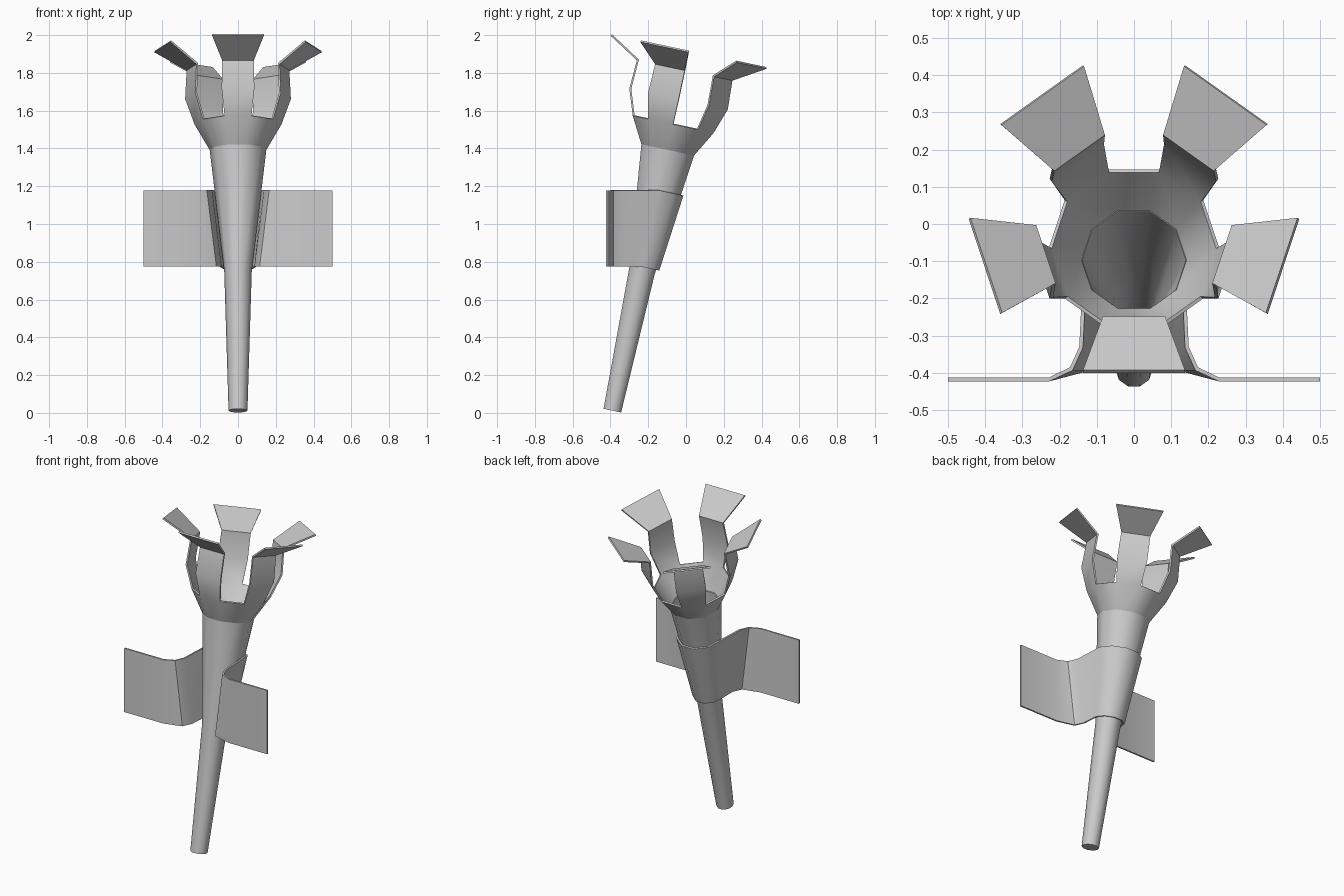
import bpy
from math import sin, cos, pi, radians
from mathutils import Matrix, Vector

if "Cube" in bpy.data.objects:
    bpy.data.objects.remove(bpy.data.objects["Cube"])

TILT = Matrix.Translation((0, -0.39, 0.012)) @ Matrix.Rotation(radians(-12), 4, 'X')
N = 10


def ring(radius, height):
    return [TILT @ Vector((radius * cos(2 * pi * i / N), radius * sin(2 * pi * i / N), height))
            for i in range(N)]


def sheet(name, verts, faces, thickness):
    """Thin solid shell grown inwards from an outer surface."""
    mesh = bpy.data.meshes.new(name)
    mesh.from_pydata([tuple(v) for v in verts], [], faces)
    obj = bpy.data.objects.new(name, mesh)
    bpy.context.collection.objects.link(obj)
    bpy.ops.object.select_all(action='DESELECT')
    obj.select_set(True)
    bpy.context.view_layer.objects.active = obj
    mod = obj.modifiers.new("thickness", 'SOLIDIFY')
    mod.thickness = thickness
    mod.offset = -1
    mod.use_even_offset = True
    bpy.ops.object.modifier_apply(modifier=mod.name)
    bpy.ops.object.shade_smooth_by_angle(angle=radians(40))
    return obj


def lathe(name, profile, keep=lambda level, side: True, cap=False):
    verts = [v for r, h in profile for v in ring(r, h)]
    faces = [(k * N + i, k * N + (i + 1) % N, (k + 1) * N + (i + 1) % N, (k + 1) * N + i)
             for k in range(len(profile) - 1) for i in range(N) if keep(k, i)]
    if cap:
        faces.append(tuple(reversed(range(N))))
    return sheet(name, verts, faces, 0.01)


# Tapered hollow shaft, closed at the bottom
lathe("shaft", [(0.05, 0), (0.073, 0.757), (0.15, 1.411)], cap=True)

# Flared cup: full bowl, then petals on every second side
lathe("petal_cup",
      [(0.15, 1.411), (0.23, 1.549), (0.28, 1.686), (0.272, 1.841), (0.444, 1.94)],
      keep=lambda level, side: level == 0 or side % 2 == 1)


# Bracket: band around the back of the shaft, flaring into two flat wings
def bracket_edge(radius, height, z, bend):
    back = [tuple(v) for v in ring(radius, height)[:3]]
    side = [(0.5, -0.413, z), (0.23, -0.413, z), (bend + 0.025, -0.385, z),
            (bend, -0.33, z)] + back
    return side + [(-x, y, zz) for x, y, zz in reversed(side)]


low = bracket_edge(0.0935, 0.777, 0.775, 0.097)
high = bracket_edge(0.138, 1.192, 1.178, 0.147)
n = len(low)
sheet("bracket", low + high, [(i, i + 1, n + i + 1, n + i) for i in range(n - 1)], 0.01)
